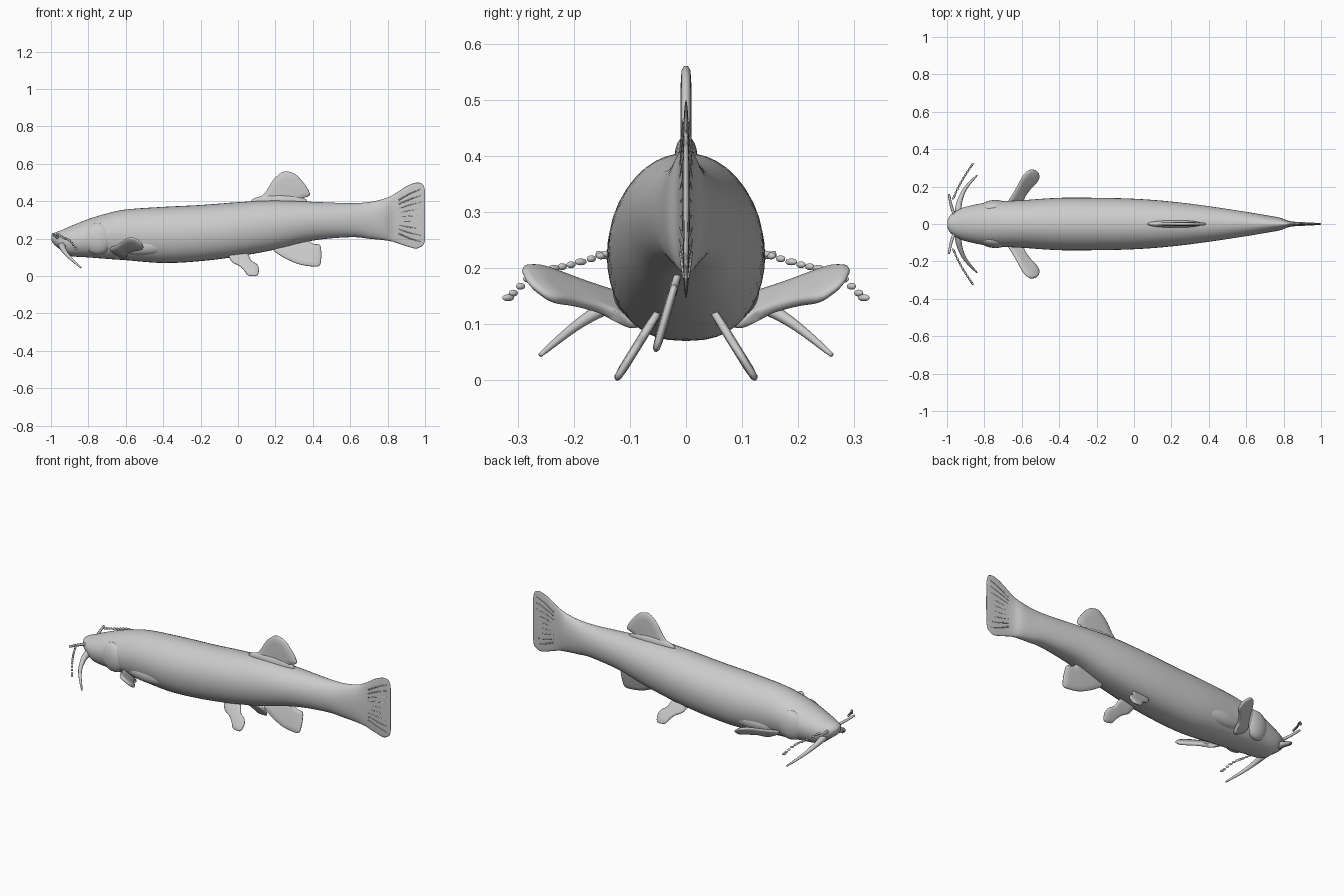
import bpy, bmesh, math
from mathutils import Vector

cube = bpy.data.objects.get("Cube")
if cube:
    bpy.data.objects.remove(cube, do_unlink=True)

grey = bpy.data.materials.new("plain grey")
grey.use_nodes = True
colour = (0.6, 0.6, 0.6, 1)
grey.diffuse_color = colour
grey.node_tree.nodes["Principled BSDF"].inputs["Base Color"].default_value = colour


def finish(name, bm):
    """Turn a bmesh into a smooth grey object."""
    bmesh.ops.recalc_face_normals(bm, faces=bm.faces)
    for face in bm.faces:
        face.smooth = True
    mesh = bpy.data.meshes.new(name)
    bm.to_mesh(mesh)
    bm.free()
    mesh.materials.append(grey)
    obj = bpy.data.objects.new(name, mesh)
    bpy.context.collection.objects.link(obj)
    return obj


def spline(points, steps):
    """Catmull-Rom interpolation through points of any dimension."""
    points = [Vector(p) for p in points]
    result = []
    for i in range(len(points) - 1):
        a, b, c = points[max(i - 1, 0)], points[i], points[i + 1]
        d = points[min(i + 2, len(points) - 1)]
        for s in range(steps):
            t = s / steps
            result.append((b * 2 + (c - a) * t + (a * 2 - b * 5 + c * 4 - d) * t * t
                           + (b * 3 - a - c * 3 + d) * t ** 3) / 2)
    return result + [points[-1]]


def skin(bm, rings):
    """Bridge successive rings of coordinates and cap both ends."""
    loops = [[bm.verts.new(co) for co in ring] for ring in rings]
    for a, b in zip(loops, loops[1:]):
        for i in range(len(a)):
            j = (i + 1) % len(a)
            bm.faces.new((a[i], a[j], b[j], b[i]))
    bm.faces.new(loops[0])
    bm.faces.new(loops[-1])


def fin(name, outline, thickness, place):
    """Rounded plate: smoothed outline, thick centre and thin rim."""
    pts = [Vector(p) for p in outline]
    for _ in range(2):
        pts = [p for a, b in zip(pts, pts[1:] + pts[:1])
               for p in (a.lerp(b, 0.2), a.lerp(b, 0.8))]
    centre = sum(pts, Vector((0, 0))) / len(pts)
    normal = (place(centre + Vector((1, 0))) - place(centre)).cross(
        place(centre + Vector((0, 1))) - place(centre)).normalized()
    layers = ((0.6, -1), (0.92, -0.8), (1, -0.3), (1, 0.3), (0.92, 0.8), (0.6, 1))
    bm = bmesh.new()
    skin(bm, [[place(centre.lerp(p, scale)) + normal * thickness * t for p in pts]
              for scale, t in layers])
    return finish(name, bm)


def whisker(name, path, radius, tip):
    """Tapering tube along a smooth path."""
    path = spline(path, 6)
    rings = []
    for i, p in enumerate(path):
        ahead = path[min(i + 1, len(path) - 1)] - path[max(i - 1, 0)]
        turn = ahead.to_track_quat('Z', 'Y')
        r = radius + (tip - radius) * i / (len(path) - 1)
        rings.append([p + turn @ Vector((r * math.cos(k * math.tau / 10),
                                         r * math.sin(k * math.tau / 10), 0))
                      for k in range(10)])
    bm = bmesh.new()
    skin(bm, rings)
    return finish(name, bm)


def blob(name, centre, size, tilt=0):
    bm = bmesh.new()
    bmesh.ops.create_uvsphere(bm, u_segments=24, v_segments=14, radius=1)
    obj = finish(name, bm)
    obj.location, obj.scale = centre, size
    obj.rotation_euler.z = tilt
    return obj


# Body and tail fin: x, top, bottom, half width
stations = [
    (-.998, .22, .19, .02), (-.98, .232, .165, .05), (-.94, .247, .135, .075),
    (-.9, .265, .108, .092), (-.8, .305, .1, .113), (-.7, .335, .092, .122),
    (-.6, .356, .085, .127), (-.4, .37, .07, .14), (-.2, .38, .08, .14),
    (0, .395, .105, .135), (.2, .405, .142, .12), (.4, .397, .19, .095),
    (.6, .39, .208, .065), (.7, .396, .2, .048), (.78, .413, .192, .034),
    (.83, .435, .183, .016), (.9, .48, .16, .009), (.95, .499, .147, .007),
    (.98, .496, .158, .006), (.994, .48, .172, .005), (1, .45, .2, .003)]
rings = []
for x, top, bottom, width in spline(stations, 5):
    ring = []
    for k in range(40):
        c, s = math.cos(k * math.tau / 40), math.sin(k * math.tau / 40)
        power = 0.8 if s < 0 else 1
        ring.append((x, math.copysign(width * abs(c) ** power, c),
                     (top + bottom) / 2 + s * (top - bottom) / 2))
    rings.append(ring)
bm = bmesh.new()
skin(bm, rings)
finish("body", bm)

# Fine rays on the tail fin
for i in range(9):
    u = i / 4 - 1
    for side in (-1, 1):
        whisker("tail_ray", [(.86, side * .008, .317 + u * .09),
                             (.92, side * .006, .321 + u * .12),
                             (.975, side * .004, .324 + u * .14)], .004, .002)

# Dorsal fin with a fleshy root
fin("dorsal_fin", [(.07, .39), (.14, .435), (.19, .52), (.245, .565), (.31, .548),
                   (.37, .475), (.39, .43), (.34, .415), (.33, .37)], .01,
    lambda p: Vector((p.x, 0, p.y)))
blob("dorsal_root", (.22, 0, .4), (.15, .02, .035))

# Anal fin leans to one side
fin("anal_fin", [(.17, .15), (.24, .1), (.32, .064), (.38, .053), (.44, .05),
                 (.447, .11), (.442, .17), (.4, .17), (.36, .21)], .008,
    lambda p: Vector((p.x, (p.y - .17) * .29 - .02, p.y)))

for side, label in ((1, "left"), (-1, "right")):
    # Pelvic fins hang down and outward
    fin(label + "_pelvic_fin",
        [(-.06, .13), (-.035, .075), (.01, .055), (.035, .03), (.05, .003), (.105, -.001),
         (.115, .04), (.1, .065), (.07, .08), (.05, .13)], .008,
        lambda p: Vector((p.x, side * (.125 - p.y * .62), p.y)))

    # Pectoral fins sweep out, back and up
    fin(label + "_pectoral_fin",
        [(-.7, .08), (-.64, .17), (-.59, .265), (-.55, .294), (-.51, .28),
         (-.505, .24), (-.55, .195), (-.59, .14), (-.6, .08)], .01,
        lambda p: Vector((p.x, side * p.y, -.29 - .54 * p.x + .667 * p.y)))

    # Gill covers and shoulder bulges
    blob(label + "_gill_cover", (-.75, side * .085, .2), (.08, .043, .085), side * .1)
    blob(label + "_shoulder", (-.52, side * .085, .16), (.16, .045, .05), side * .05)

    # Long curved whiskers and short nasal whiskers
    whisker(label + "_long_whisker",
            [(-.94, side * .05, .165), (-.935, side * .11, .145), (-.905, side * .185, .105),
             (-.84, side * .26, .045)], .021, .004)
    whisker(label + "_nasal_whisker",
            [(-.96, side * .045, .205), (-.978, side * .1, .215), (-.99, side * .16, .225)],
            .009, .006)

    # Broken trail of small beads in an arc
    arc = spline([(-.965, side * .14, .225), (-.935, side * .205, .206),
                  (-.9, side * .265, .19), (-.865, side * .317, .147)], 4)
    for i, p in enumerate(arc):
        blob(label + "_whisker_bead", p, (.006, .009 if i % 3 else .012, .006), side * -.6)
